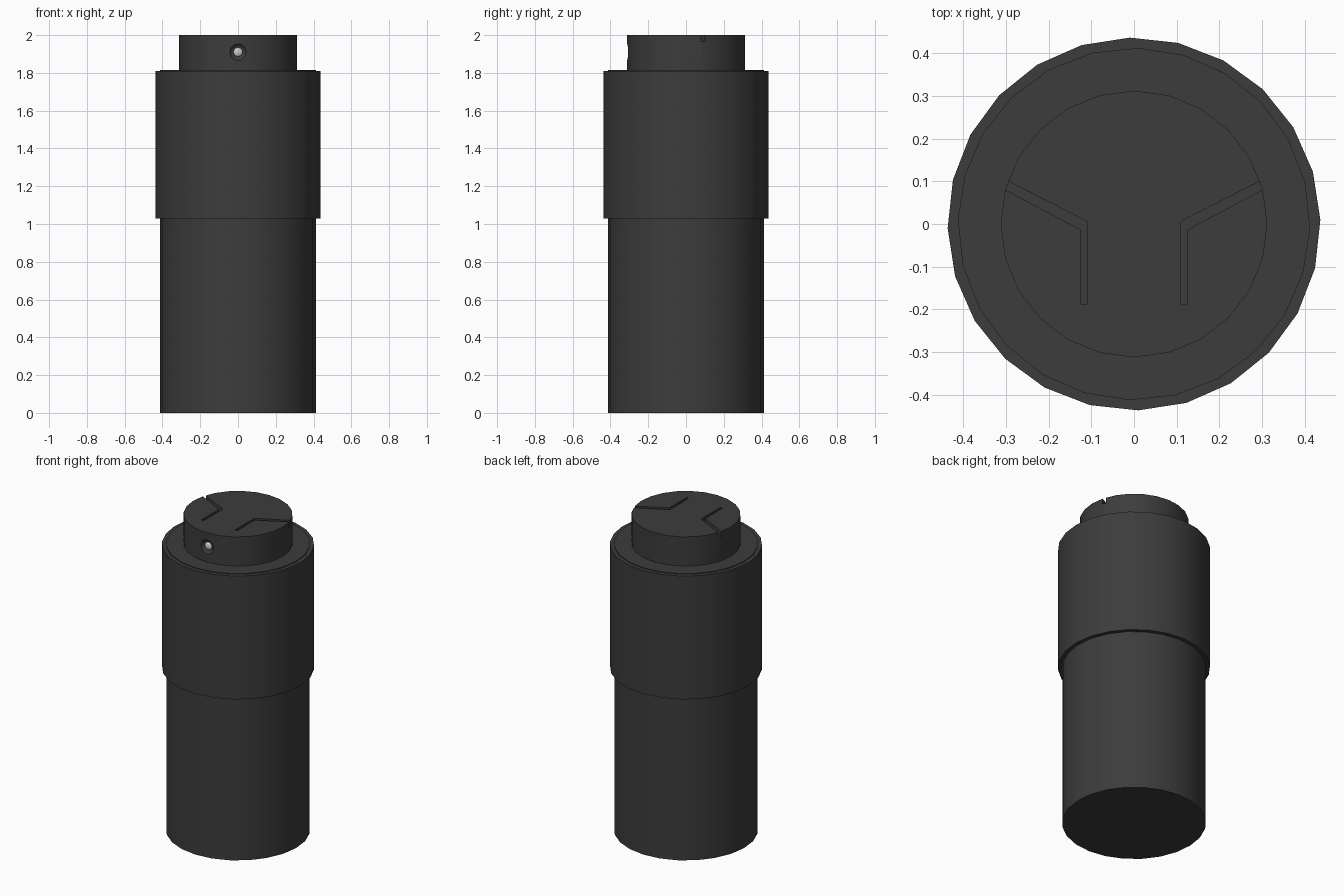
import bpy, bmesh, math
from mathutils import Matrix

if "Cube" in bpy.data.objects:
    bpy.data.objects.remove(bpy.data.objects["Cube"])


def material(name, rgb):
    m = bpy.data.materials.new(name)
    m.diffuse_color = (*rgb, 1)
    m.use_nodes = True
    m.node_tree.nodes["Principled BSDF"].inputs["Base Color"].default_value = m.diffuse_color
    return m


DARK = material("dark_rubber", (0.045, 0.045, 0.045))
LIGHT = material("light_grey", (0.6, 0.6, 0.6))


def add_object(name, bm, mat=None):
    bmesh.ops.recalc_face_normals(bm, faces=bm.faces)
    mesh = bpy.data.meshes.new(name)
    bm.to_mesh(mesh)
    bm.free()
    ob = bpy.data.objects.new(name, mesh)
    bpy.context.collection.objects.link(ob)
    if mat:
        mesh.materials.append(mat)
    return ob


def smooth(ob):
    bpy.ops.object.select_all(action='DESELECT')
    ob.select_set(True)
    bpy.context.view_layer.objects.active = ob
    bpy.ops.object.shade_smooth_by_angle(angle=math.radians(30))


def cylinder(name, radius, z0, z1, turn=0):
    bm = bmesh.new()
    bmesh.ops.create_cone(
        bm, cap_ends=True, segments=24, radius1=radius, radius2=radius, depth=z1 - z0,
        matrix=Matrix.Translation((0, 0, (z0 + z1) / 2)) @ Matrix.Rotation(math.radians(turn), 4, 'Z'))
    return add_object(name, bm, DARK)


def ball(name, radius, y, z, flatten, mat=None):
    bm = bmesh.new()
    bmesh.ops.create_uvsphere(
        bm, u_segments=24, v_segments=12, radius=radius,
        matrix=Matrix.Translation((0, y, z)) @ Matrix.Diagonal((1, flatten, 1, 1)))
    return add_object(name, bm, mat)


def cut(target, cutter):
    mod = target.modifiers.new(cutter.name, 'BOOLEAN')
    mod.operation = 'DIFFERENCE'
    mod.solver = 'EXACT'
    mod.object = cutter
    bpy.context.view_layer.objects.active = target
    bpy.ops.object.modifier_apply(modifier=mod.name)
    bpy.data.objects.remove(cutter)


# Main barrel and the thicker sleeve around its upper half
smooth(cylinder("body", 0.413, 0, 1.815, -1.4))
smooth(cylinder("sleeve", 0.437, 1.03, 1.81, 1.3))

# Narrow cap with two mirrored bent grooves open to its rim
cap = cylinder("cap", 0.3125, 1.8, 2.0)
outline = [(0.110, -0.187), (0.126, -0.187), (0.126, -0.013),
           (0.365, 0.114), (0.357, 0.132), (0.110, 0.006)]
for side in (-1, 1):
    bm = bmesh.new()
    face = bm.faces.new([bm.verts.new((side * x, y, 1.965)) for x, y in outline])
    top = bmesh.ops.extrude_face_region(bm, geom=[face])["geom"]
    bmesh.ops.translate(bm, vec=(0, 0, 0.1),
                        verts=[v for v in top if isinstance(v, bmesh.types.BMVert)])
    cut(cap, add_object("groove_cutter", bm))

# Shallow dish at the front with a small light set in it
cut(cap, ball("dish_cutter", 0.044, -0.3125, 1.91, 0.5))
smooth(cap)
smooth(ball("indicator_light", 0.024, -0.295, 1.91, 0.5, LIGHT))
